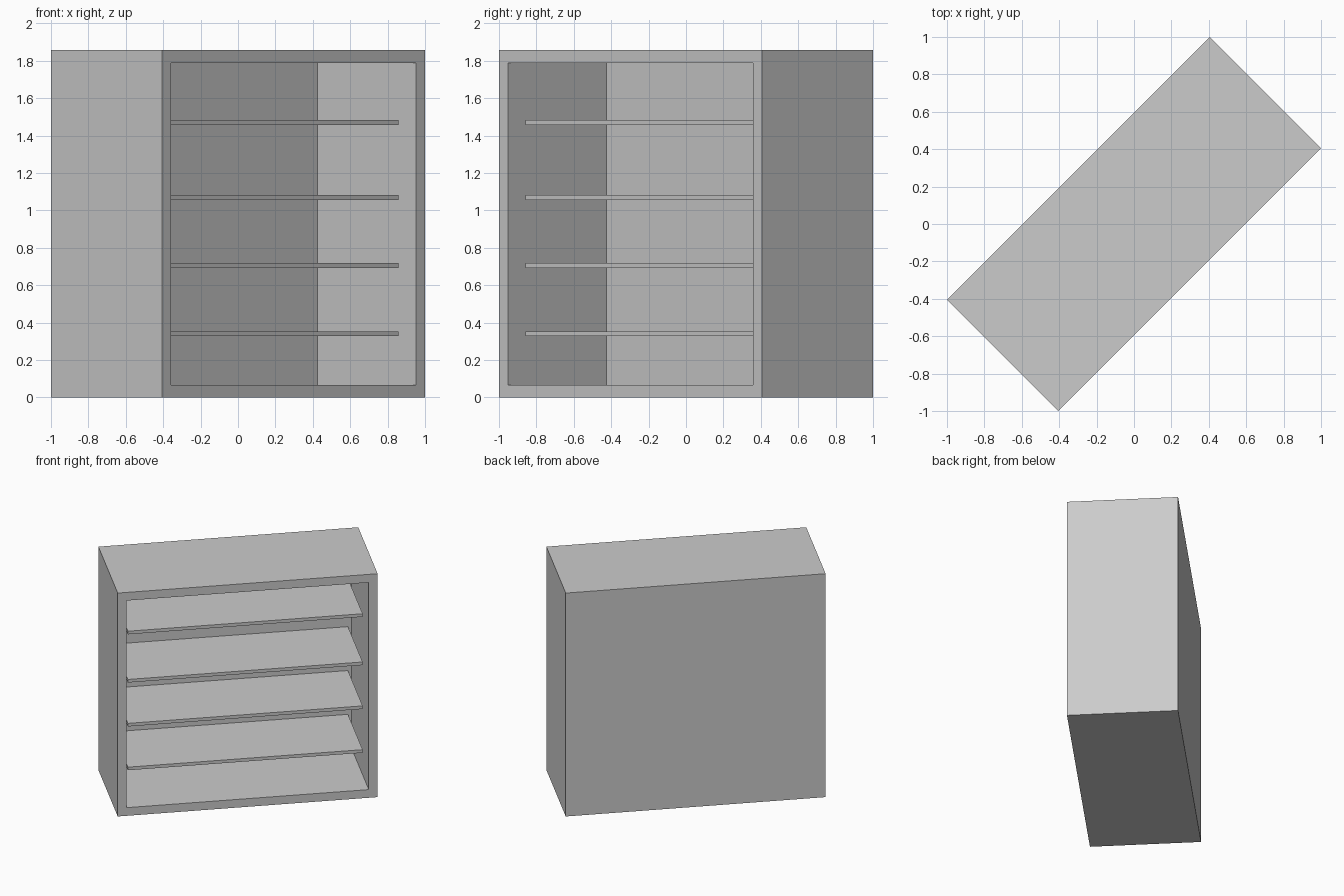
import bpy, bmesh, math
from mathutils import Matrix, Vector

if "Cube" in bpy.data.objects:
    bpy.data.objects.remove(bpy.data.objects["Cube"], do_unlink=True)

WIDTH, DEPTH, HEIGHT = 1.988, 0.84, 1.857
WALL = 0.096            # thickness of sides, top, bottom and back
RECESS = 0.105          # shelf edge behind the front frame
SHELF_THICKNESS = 0.026
SHELF_HEIGHTS = (0.341, 0.705, 1.07, 1.471)
TURN = Matrix.Rotation(math.radians(45), 4, "Z")

grey = bpy.data.materials.new("plain_grey")
grey.use_nodes = True
colour = (0.6, 0.6, 0.6, 1)
grey.diffuse_color = colour
grey.node_tree.nodes["Principled BSDF"].inputs["Base Color"].default_value = colour


def box_mesh(size, centre):
    bm = bmesh.new()
    bmesh.ops.create_cube(bm, size=1)
    bmesh.ops.scale(bm, vec=size, verts=bm.verts)
    bmesh.ops.translate(bm, vec=centre, verts=bm.verts)
    return bm


def finish(bm, name):
    mesh = bpy.data.meshes.new(name)
    bm.to_mesh(mesh)
    bm.free()
    mesh.materials.append(grey)
    obj = bpy.data.objects.new(name, mesh)
    obj.matrix_world = TURN
    bpy.context.collection.objects.link(obj)


# Cabinet: a solid box whose front is inset and pushed in to hollow it
bm = box_mesh((WIDTH, DEPTH, HEIGHT), (0, 0, HEIGHT / 2))
bm.normal_update()
front = min(bm.faces, key=lambda f: f.normal.y)
bmesh.ops.inset_region(bm, faces=[front], thickness=WALL)
hollow = bmesh.ops.extrude_discrete_faces(bm, faces=[front])["faces"][0]
bmesh.ops.translate(bm, vec=Vector((0, DEPTH - WALL, 0)), verts=hollow.verts)
bmesh.ops.recalc_face_normals(bm, faces=bm.faces)
finish(bm, "cabinet_body")

# Shelves: from the back panel to just behind the frame
shelf_depth = DEPTH - WALL - RECESS
shelf_y = DEPTH / 2 - WALL - shelf_depth / 2
for i, z in enumerate(SHELF_HEIGHTS, 1):
    size = (WIDTH - 2 * WALL, shelf_depth, SHELF_THICKNESS)
    finish(box_mesh(size, (0, shelf_y, z)), f"shelf_{i}")
